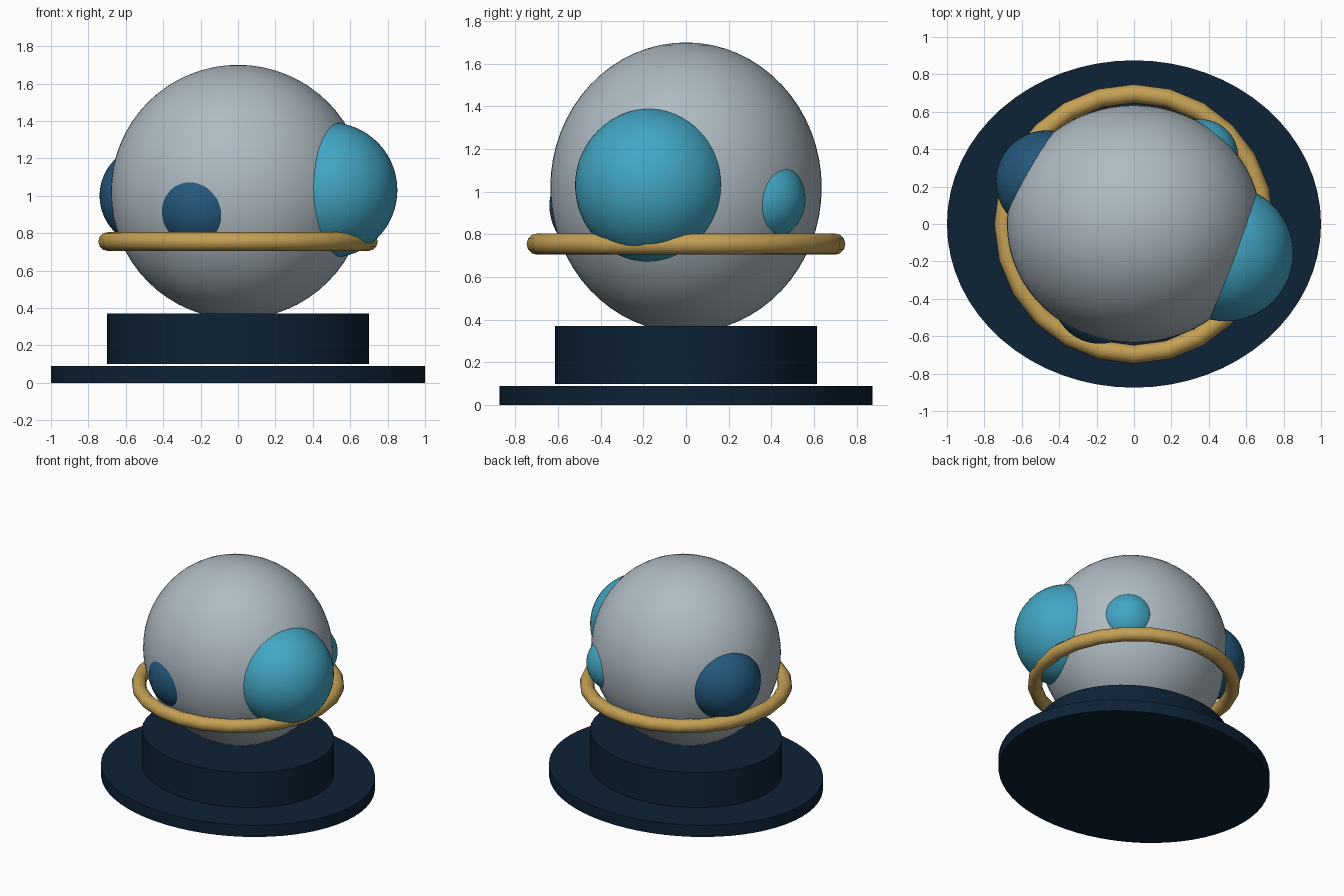
import bpy
import math

if "Cube" in bpy.data.objects:
    bpy.data.objects.remove(bpy.data.objects["Cube"])


def srgb(r, g, b):
    def lin(c):
        c /= 255
        return c / 12.92 if c <= 0.04045 else ((c + 0.055) / 1.055) ** 2.4
    return (lin(r), lin(g), lin(b), 1)


def material(name, rgb):
    m = bpy.data.materials.new(name)
    m.diffuse_color = srgb(*rgb)
    m.use_nodes = True
    m.node_tree.nodes["Principled BSDF"].inputs["Base Color"].default_value = m.diffuse_color
    return m


GREY = material("pale_grey", (174, 186, 194))
TEAL = material("teal", (66, 166, 196))
BLUE = material("deep_blue", (36, 88, 124))
GOLD = material("gold", (196, 160, 84))
NAVY = material("navy", (13, 34, 54))


def finish(name, mat, scale=(1, 1, 1)):
    ob = bpy.context.object
    ob.name = name
    ob.scale = scale
    bpy.ops.object.transform_apply(location=False, rotation=False, scale=True)
    ob.data.materials.append(mat)
    bpy.ops.object.shade_smooth_by_angle(angle=math.radians(35))
    return ob


def disc(name, rx, ry, z0, z1):
    bpy.ops.mesh.primitive_cylinder_add(vertices=64, radius=1, depth=1,
                                        location=(0, 0, (z0 + z1) / 2))
    finish(name, NAVY, (rx, ry, z1 - z0))


def ball(name, mat, loc, radii):
    bpy.ops.mesh.primitive_uv_sphere_add(segments=64, ring_count=32,
                                         radius=1, location=loc)
    finish(name, mat, radii)


# oval stand: wide foot and narrower plinth, with a hairline gap between
disc("base_foot", 1.0, 0.875, 0.0, 0.09)
disc("base_plinth", 0.70, 0.615, 0.10, 0.37)

# main globe, slightly flattened front to back
ball("globe", GREY, (0, 0, 1.02), (0.68, 0.636, 0.68))

# coloured bulges emerging from the globe
for name, mat, loc, r in (
    ("large_right_bulge", TEAL, (0.49, -0.158, 1.03), 0.362),
    ("small_back_bulge", TEAL, (0.357, 0.36, 0.965), 0.20),
    ("left_bulge", BLUE, (-0.468, 0.228, 1.0), 0.272),
    ("front_bulge", BLUE, (-0.183, -0.39, 0.935), 0.25),
):
    ball(name, mat, loc, (r, r, r))

# ring around the lower half of the globe
bpy.ops.mesh.primitive_torus_add(location=(0, 0, 0.755), major_radius=0.697,
                                 minor_radius=0.05, major_segments=24,
                                 minor_segments=12)
finish("ring", GOLD)
